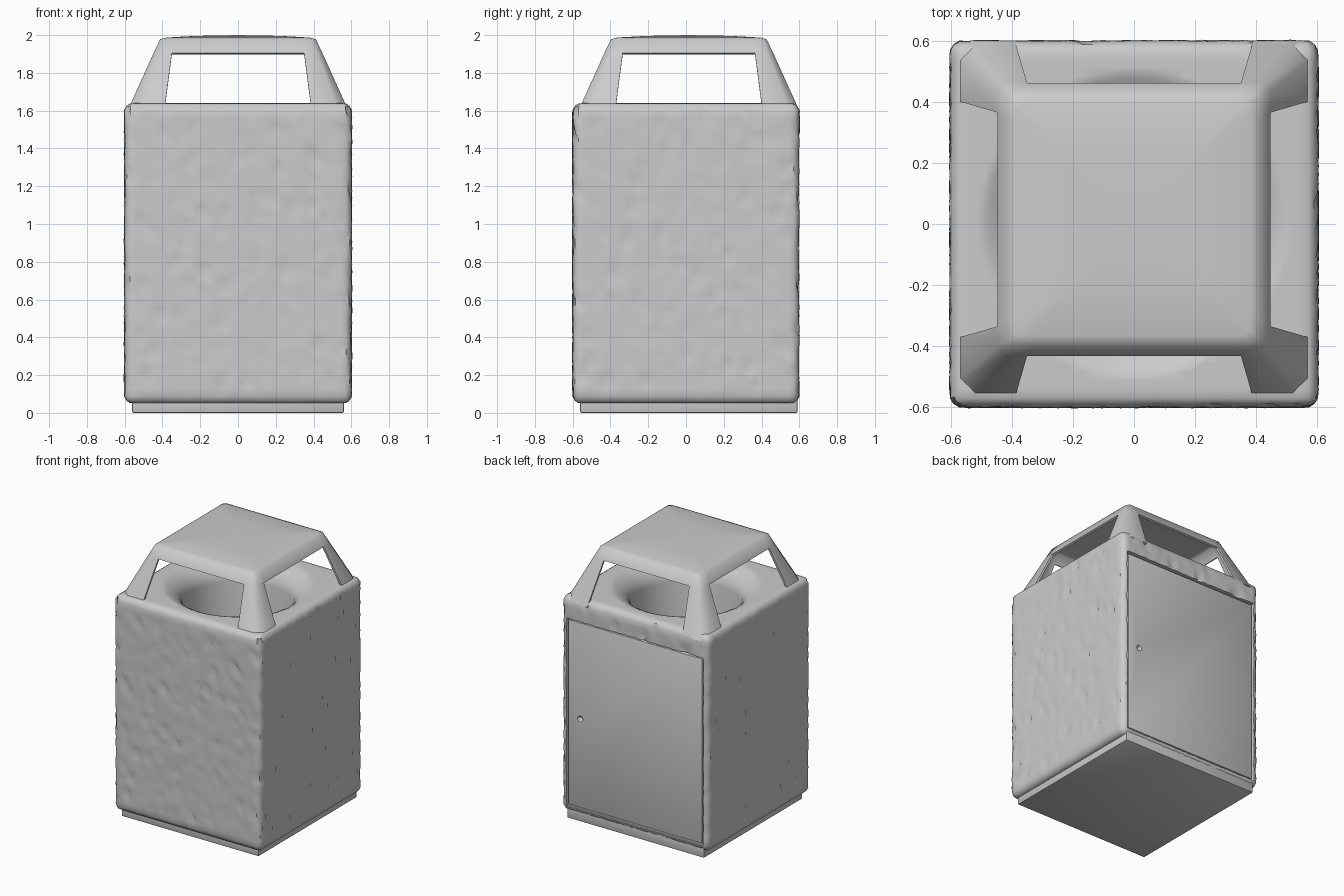
import bpy, bmesh, math, random
from mathutils import Vector, Matrix

if "Cube" in bpy.data.objects:
    bpy.data.objects.remove(bpy.data.objects["Cube"])

random.seed(4)


def make(name, bm):
    bmesh.ops.recalc_face_normals(bm, faces=bm.faces[:])
    mesh = bpy.data.meshes.new(name)
    bm.to_mesh(mesh)
    bm.free()
    ob = bpy.data.objects.new(name, mesh)
    bpy.context.collection.objects.link(ob)
    return ob


def activate(ob):
    bpy.ops.object.select_all(action='DESELECT')
    ob.select_set(True)
    bpy.context.view_layer.objects.active = ob


def smooth(ob, angle):
    activate(ob)
    bpy.ops.object.shade_smooth_by_angle(angle=math.radians(angle))


def box(name, lo, hi, bevel=0.0):
    lo, hi = Vector(lo), Vector(hi)
    bm = bmesh.new()
    bmesh.ops.create_cube(bm, size=1)
    for v in bm.verts:
        v.co = (lo + hi) / 2 + v.co * (hi - lo)
    if bevel:
        bmesh.ops.bevel(bm, geom=bm.edges[:], offset=bevel, segments=2, affect='EDGES', profile=0.5)
    return make(name, bm)


def revolve(name, profile, steps=64):
    bm = bmesh.new()
    vs = [bm.verts.new((r, 0, z)) for r, z in profile]
    edges = [bm.edges.new(p) for p in zip(vs, vs[1:])]
    bmesh.ops.spin(bm, geom=vs + edges, cent=(0, 0, 0), axis=(0, 0, 1),
                   angle=math.tau, steps=steps, use_merge=False)
    bmesh.ops.remove_doubles(bm, verts=bm.verts[:], dist=1e-4)
    return make(name, bm)


def cut(ob, cutter):
    mod = ob.modifiers.new("cut", 'BOOLEAN')
    mod.operation, mod.solver, mod.object = 'DIFFERENCE', 'EXACT', cutter
    activate(ob)
    bpy.ops.object.modifier_apply(modifier="cut")
    bpy.data.objects.remove(cutter)


# Rough stone body: a gridded box with rounded edges and random pits
bm = bmesh.new()
bmesh.ops.create_cube(bm, size=2)
bmesh.ops.subdivide_edges(bm, edges=bm.edges[:], cuts=40, use_grid_fill=True)
half, mid, rad = Vector((0.602, 0.6, 0.795)), Vector((0, 0, 0.845)), 0.045
for v in bm.verts:
    p = Vector([c * h for c, h in zip(v.co, half)])
    core = Vector([max(-(h - rad), min(h - rad, c)) for c, h in zip(p, half)])
    out = (p - core).normalized()
    bump = random.uniform(-0.004, 0.003)
    if random.random() < 0.035:
        bump -= random.uniform(0.008, 0.018)
    if abs(out.z) > 0.6:
        bump = 0
    v.co = mid + core + out * (rad + bump)
body = make("stone_body", bm)

# Dished top with the round mouth and the well below it
cut(body, revolve("mouth_cutter", [(0, 1.7), (0.56, 1.7), (0.53, 1.65), (0.48, 1.632), (0.44, 1.61),
                                   (0.405, 1.58), (0.38, 1.54), (0.37, 1.5), (0.37, 0.2), (0, 0.2)]))
# Recess for the rear door
cut(body, box("door_cutter", (-0.56, 0.565, 0.09), (0.56, 0.7, 1.48)))
smooth(body, 45)

# Rear door with a small lock hollow
door = box("rear_door", (-0.548, 0.55, 0.102), (0.548, 0.592, 1.468), 0.008)
bm = bmesh.new()
bmesh.ops.create_cone(bm, segments=12, radius1=0.006, radius2=0.035, depth=0.04, cap_ends=True,
                      matrix=Matrix.Translation((0.45, 0.59, 0.76)) @ Matrix.Rotation(-math.pi / 2, 4, 'X'))
cut(door, make("lock_cutter", bm))
smooth(door, 40)

# Low plinth
plinth = box("plinth", (-0.56, -0.56, 0), (0.56, 0.59, 0.1), 0.006)
smooth(plinth, 35)

# Hood: rings of (half width, height, corner chamfer, opening half width)
rings = [(0.585, 1.60, 0.05, 0.39), (0.447, 1.905, 0.03, 0.35),
         (0.412, 1.978, 0.02, 0.33), (0.38, 1.987, 0.02, 0.31), (0.22, 1.996, 0.02, 0.15)]
bm = bmesh.new()
loops = []
for h, z, c, o in rings:
    loop = []
    for side in range(4):
        rot = Matrix.Rotation(side * math.pi / 2, 3, 'Z')
        for x in (c - h, -o, o, h - c):
            loop.append(bm.verts.new(rot @ Vector((x, -h, z)) + Vector((0, 0.015, 0))))
    loops.append(loop)
for level, (a, b) in enumerate(zip(loops, loops[1:])):
    for i in range(16):
        if level == 0 and i % 4 == 1:
            continue  # the four side openings
        j = (i + 1) % 16
        bm.faces.new((a[i], a[j], b[j], b[i]))
tip = bm.verts.new((0, 0.015, 2.0))
for i in range(16):
    bm.faces.new((loops[-1][i], loops[-1][(i + 1) % 16], tip))
hood = make("hood", bm)
mod = hood.modifiers.new("thickness", 'SOLIDIFY')
mod.thickness, mod.offset = 0.015, -1
activate(hood)
bpy.ops.object.modifier_apply(modifier="thickness")
smooth(hood, 55)
